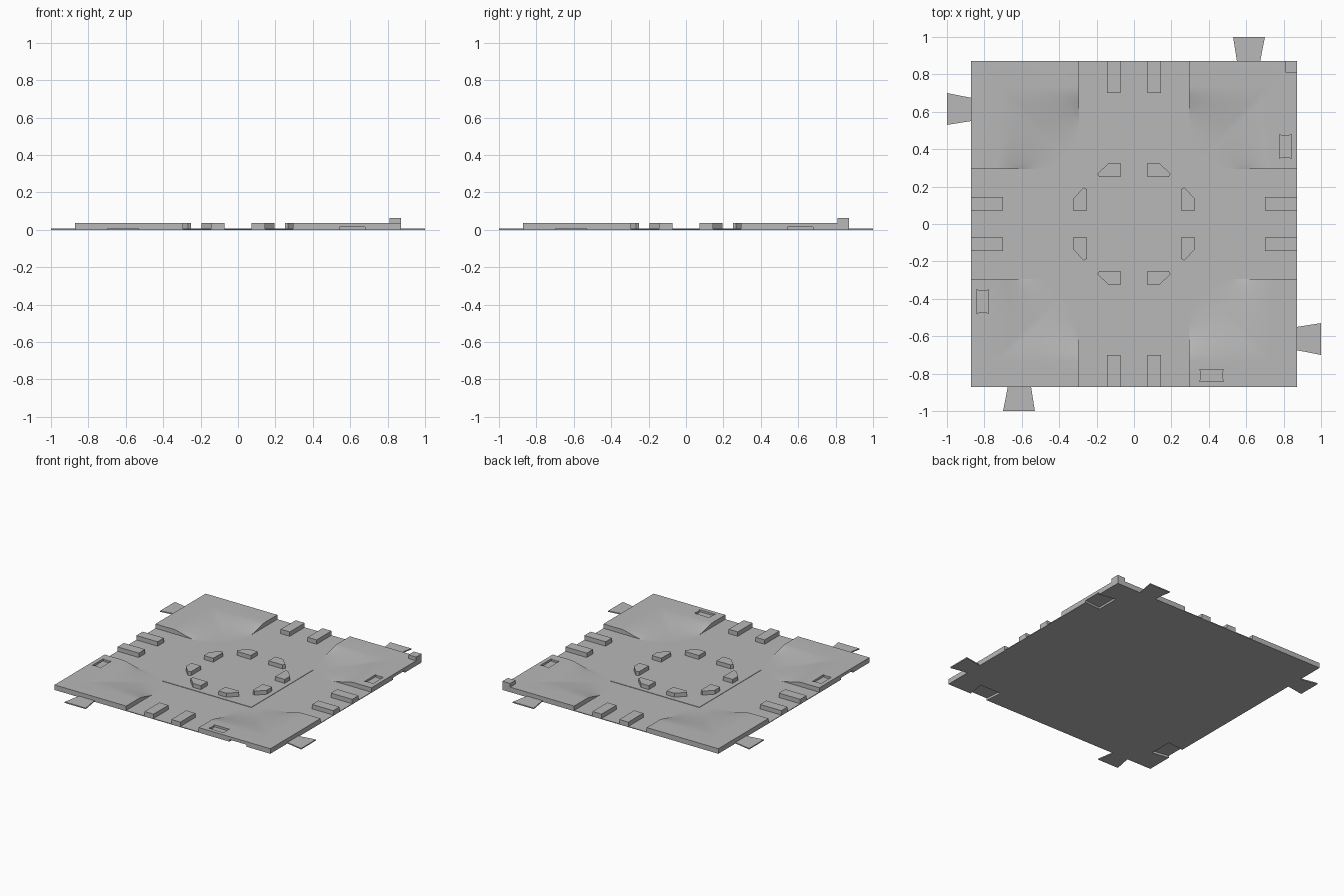
import bpy, bmesh
from math import cos, sin, pi
from mathutils import Matrix

cube = bpy.data.objects.get("Cube")
if cube:
    bpy.data.objects.remove(cube, do_unlink=True)

HALF, TOP, FLOOR, ROAD = 0.872, 0.037, 0.005, 0.293

grey = bpy.data.materials.new("stone_grey")
grey.use_nodes = True
grey.diffuse_color = (0.48, 0.48, 0.48, 1)
grey.node_tree.nodes["Principled BSDF"].inputs["Base Color"].default_value = (0.48, 0.48, 0.48, 1)


def finish(name, bm):
    bmesh.ops.recalc_face_normals(bm, faces=bm.faces)
    mesh = bpy.data.meshes.new(name)
    bm.to_mesh(mesh)
    bm.free()
    mesh.materials.append(grey)
    obj = bpy.data.objects.new(name, mesh)
    bpy.context.collection.objects.link(obj)
    return obj


def prism(name, points, z0, z1, quarter=0, flip=False):
    """Extruded outline, optionally swapped across the diagonal, turned by quarters."""
    bm = bmesh.new()
    points = [(y, x) if flip else (x, y) for x, y in points]
    face = bm.faces.new([bm.verts.new((x, y, z0)) for x, y in points])
    new = bmesh.ops.extrude_face_region(bm, geom=[face])["geom"]
    bmesh.ops.translate(bm, vec=(0, 0, z1 - z0),
                        verts=[g for g in new if isinstance(g, bmesh.types.BMVert)])
    bm.transform(Matrix.Rotation(quarter * pi / 2, 4, "Z"))
    return finish(name, bm)


def box(name, x0, x1, y0, y1, z0, z1, quarter=0):
    return prism(name, [(x0, y0), (x1, y0), (x1, y1), (x0, y1)], z0, z1, quarter)


def cut(obj, cutter):
    mod = obj.modifiers.new("cut", "BOOLEAN")
    mod.operation, mod.solver, mod.object = "DIFFERENCE", "EXACT", cutter
    bpy.context.view_layer.objects.active = obj
    bpy.ops.object.modifier_apply(modifier=mod.name)


def corner_path(t, far):
    """Point along an L-shaped path whose corner is at (far, far)."""
    if t <= 0.5:
        return ROAD + (far - ROAD) * 2 * t, far
    return far, far - (far - ROAD) * (2 * t - 1)


def corner_pad(name, quarter, cols=32, rows=12):
    """Raised pad with a smooth slope from a flat rim down to a rounded inner toe."""
    bm = bmesh.new()
    centre = 0.56
    radius = centre - ROAD
    top, bottom = [], []
    for i in range(cols + 1):
        t = i / cols
        angle = pi + t * pi / 2
        px, py = centre + radius * cos(angle), centre + radius * sin(angle)
        qx, qy = corner_path(t, 0.735)
        ring = []
        for j in range(rows + 1):
            s = j / rows
            z = FLOOR + (TOP - FLOOR) * s * s * (3 - 2 * s)
            ring.append((px + (qx - px) * s, py + (qy - py) * s, z))
        ring.append((*corner_path(t, HALF), TOP))
        top.append([bm.verts.new(p) for p in ring])
        bottom.append([bm.verts.new((x, y, 0.003)) for x, y, z in ring])
    for layer in (top, bottom):
        for a, b in zip(layer, layer[1:]):
            for j in range(rows + 1):
                bm.faces.new((a[j], a[j + 1], b[j + 1], b[j]))

    # Side walls around the rim
    def border(g):
        return ([r[0] for r in g] + g[-1][1:] + [r[-1] for r in reversed(g[:-1])]
                + list(reversed(g[0][1:-1])))
    up, low = border(top), border(bottom)
    for k in range(len(up)):
        n = (k + 1) % len(up)
        bm.faces.new((up[k], up[n], low[n], low[k]))
    bm.transform(Matrix.Rotation(quarter * pi / 2, 4, "Z"))
    return finish(name, bm)


# Base plate and slightly raised central square
base = box("base_plate", -HALF, HALF, -HALF, HALF, 0, FLOOR)
box("centre_plate", -0.36, 0.36, -0.36, 0.36, 0.003, 0.008)

tab_outline = [(-0.70, -1), (-0.53, -1), (-0.55, -HALF), (-0.55, -0.865),
               (-0.675, -0.865), (-0.675, -HALF)]
socket_outline = [(0.545, -0.9), (0.675, -0.9), (0.70, -0.745), (0.53, -0.745)]
pocket_outline = [(0.35, -0.842), (0.48, -0.842), (0.472, -0.825), (0.472, -0.79),
                  (0.48, -0.777), (0.35, -0.777), (0.358, -0.79), (0.358, -0.825)]
stud_outline = [(0.072, 0.25), (0.185, 0.25), (0.195, 0.268), (0.135, 0.327), (0.072, 0.327)]

for q in range(4):
    # Corner pad with its top pocket and underside socket
    pad = corner_pad(f"corner_pad_{q + 1}", q)
    socket = prism("socket_cutter", socket_outline, -0.02, 0.015, q + 1)
    pocket = prism("pocket_cutter", pocket_outline, 0.022, 0.1, q + 1)
    for cutter in (socket, pocket):
        cutter.hide_render = True
        cut(pad, cutter)
    cut(base, socket)
    for cutter in (socket, pocket):
        bpy.data.objects.remove(cutter, do_unlink=True)
    bpy.ops.object.select_all(action="DESELECT")
    pad.select_set(True)
    bpy.context.view_layer.objects.active = pad
    bpy.ops.object.shade_smooth_by_angle(angle=pi / 6)

    # Dovetail connector on each side
    prism(f"connector_tab_{q + 1}", tab_outline, 0, 0.008, q)

    # Pair of kerb blocks at each road end
    box(f"left_kerb_block_{q + 1}", 0.072, 0.145, 0.70, HALF, 0.003, TOP, q)
    box(f"right_kerb_block_{q + 1}", -0.145, -0.072, 0.70, HALF, 0.003, TOP, q)

    # Ring of chamfered studs around the middle
    prism(f"ring_stud_a_{q + 1}", stud_outline, 0.003, TOP, q)
    prism(f"ring_stud_b_{q + 1}", stud_outline, 0.003, TOP, q, flip=True)

# Single marker block on one corner
box("corner_marker", 0.81, HALF, 0.81, HALF, 0.03, 0.064)
